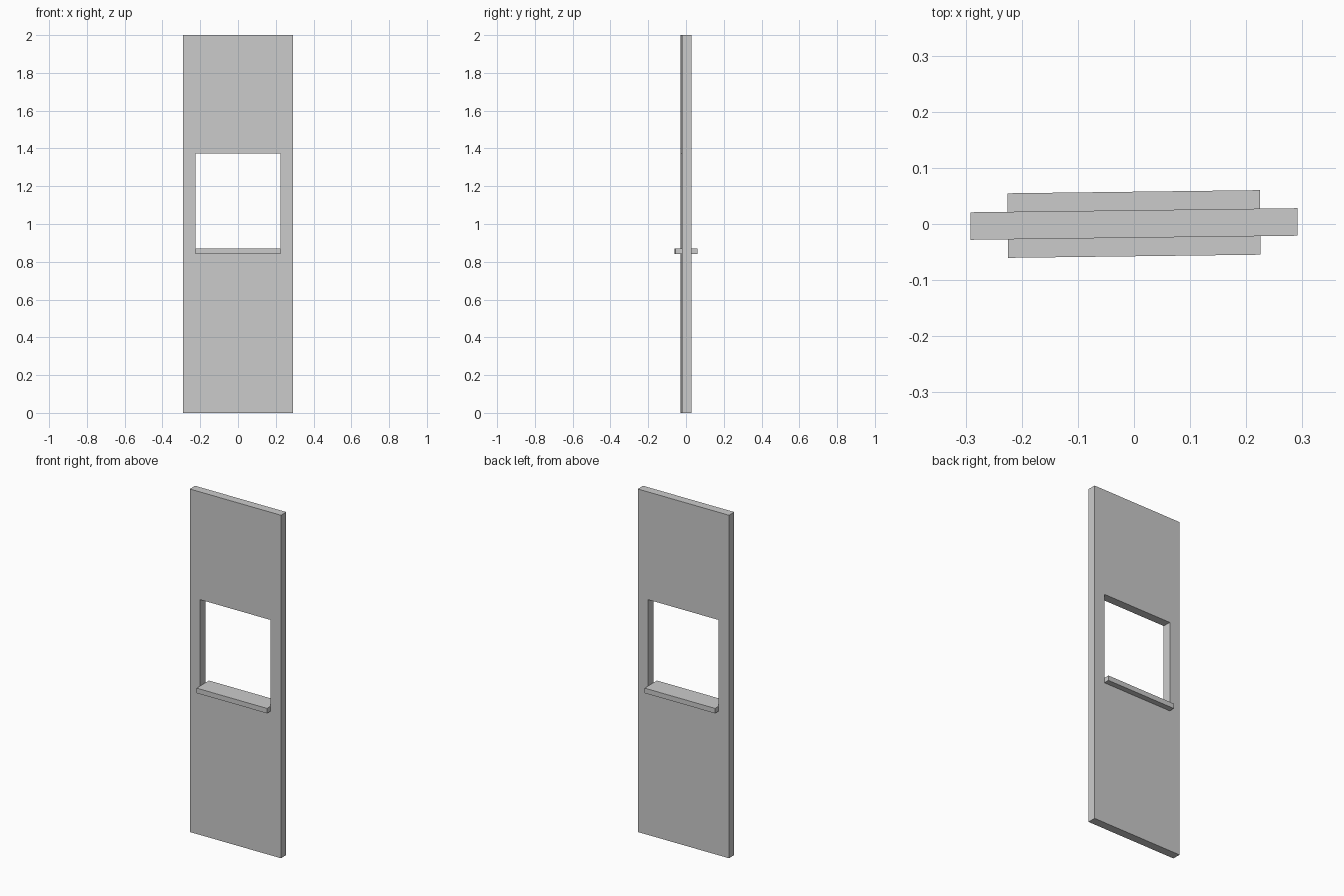
import bpy

if "Cube" in bpy.data.objects:
    bpy.data.objects.remove(bpy.data.objects["Cube"])

TILT = 0.0125  # the whole door is turned slightly about z


def box(name, width, depth, z0, z1):
    bpy.ops.mesh.primitive_cube_add(size=1, location=(0, 0, (z0 + z1) / 2))
    ob = bpy.context.object
    ob.name = name
    ob.scale = (width, depth, z1 - z0)
    bpy.ops.object.transform_apply(location=True, rotation=False, scale=True)
    ob.rotation_euler.z = TILT
    return ob


# Door panel
panel = box("door_panel", 0.583, 0.049, 0.0, 2.0)

# Hatch opening, cut through the panel
cutter = box("hatch_cutter", 0.45, 0.3, 0.84, 1.372)
cutter.hide_render = True
cut = panel.modifiers.new("hatch_opening", 'BOOLEAN')
cut.operation = 'DIFFERENCE'
cut.solver = 'EXACT'
cut.object = cutter
bpy.context.view_layer.objects.active = panel
bpy.ops.object.modifier_apply(modifier=cut.name)
bpy.data.objects.remove(cutter)

# Shelf filling the bottom of the opening, jutting out on both sides
box("hatch_shelf", 0.45, 0.115, 0.84, 0.869)
